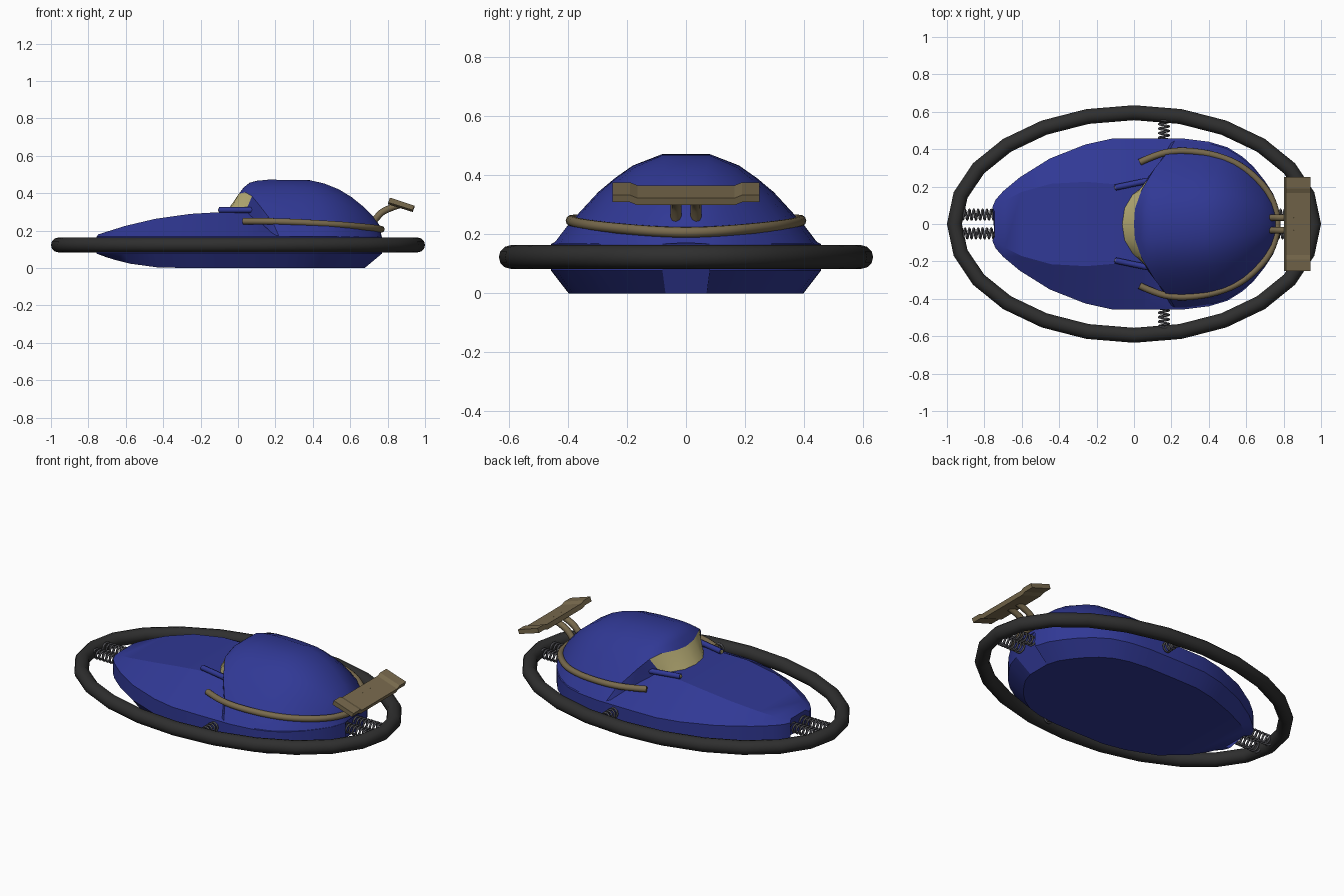
import bpy, bmesh, math
from mathutils import Vector

if "Cube" in bpy.data.objects:
    bpy.data.objects.remove(bpy.data.objects["Cube"])


def mat(name, r, g, b):
    m = bpy.data.materials.new(name)
    m.diffuse_color = (r, g, b, 1)
    m.use_nodes = True
    m.node_tree.nodes["Principled BSDF"].inputs["Base Color"].default_value = m.diffuse_color
    return m


BLUE = mat("blue paint", 0.030, 0.040, 0.30)
RUBBER = mat("black rubber", 0.028, 0.028, 0.028)
KHAKI = mat("khaki trim", 0.19, 0.145, 0.075)
GLASS = mat("pale yellow glass", 0.56, 0.49, 0.21)
STEEL = mat("dark steel", 0.07, 0.07, 0.08)


def interp(table, x):
    if x <= table[0][0]:
        return table[0][1]
    for (a, fa), (b, fb) in zip(table, table[1:]):
        if x <= b:
            return fa + (fb - fa) * (x - a) / (b - a)
    return table[-1][1]


def smooth(ob, angle):
    bpy.ops.object.select_all(action='DESELECT')
    ob.select_set(True)
    bpy.context.view_layer.objects.active = ob
    bpy.ops.object.shade_smooth_by_angle(angle=math.radians(angle))


def loft(name, rows, material, closed=False, loop=False, caps=False, angle=30):
    """Skin a grid of points; closed joins each row, loop joins last row to first."""
    bm = bmesh.new()
    g = [[bm.verts.new(p) for p in r] for r in rows]
    n = len(g[0])
    pairs = list(zip(g, g[1:])) + ([(g[-1], g[0])] if loop else [])
    for a, b in pairs:
        for j in range(n if closed else n - 1):
            k = (j + 1) % n
            bm.faces.new((a[j], a[k], b[k], b[j]))
    if caps:
        bm.faces.new(g[0])
        bm.faces.new(g[-1])
    bmesh.ops.recalc_face_normals(bm, faces=bm.faces[:])
    me = bpy.data.meshes.new(name)
    bm.to_mesh(me)
    bm.free()
    ob = bpy.data.objects.new(name, me)
    bpy.context.collection.objects.link(ob)
    me.materials.append(material)
    smooth(ob, angle)
    return ob


def tube(name, pts, radius, material, res=2, kind='POLY'):
    cu = bpy.data.curves.new(name, 'CURVE')
    cu.dimensions = '3D'
    cu.bevel_depth = radius
    cu.bevel_resolution = res
    cu.use_fill_caps = True
    s = cu.splines.new(kind)
    s.points.add(len(pts) - 1)
    for p, co in zip(s.points, pts):
        p.co = (*co, 1)
    if kind == 'NURBS':
        s.order_u = 3
        s.use_endpoint_u = True
        s.resolution_u = 4
    ob = bpy.data.objects.new(name, cu)
    bpy.context.collection.objects.link(ob)
    cu.materials.append(material)
    return ob


# Hull: half outline seen from above, lofted nose to stern
outline = [(-.757, .09), (-.74, .13), (-.70, .175), (-.61, .25), (-.45, .35), (-.26, .425),
           (-.12, .456), (.05, .458), (.27, .456), (.40, .44), (.50, .41), (.58, .36),
           (.64, .305), (.70, .23), (.745, .16), (.77, .08)]
deck = [(-.757, .18), (-.53, .25), (-.29, .287), (-.13, .297), (.15, .297), (.5, .22), (.77, .17)]
ratio = [(-.757, .75), (-.1, .46), (.77, .45)]
rows = []
for x, y in outline:
    zb = .055 * (max(0, -.38 - x) / .36) ** 2
    bx = x * (.88 if x > 0 else .94)
    half = [(bx, y * .87, zb), (x, y, .077), (x, y, .167),
            (x * .985, y * interp(ratio, x), interp(deck, x))]
    rows.append([(a, -b, c) for a, b, c in half] + half[::-1])
loft("hull", rows, BLUE, closed=True, caps=True, angle=25)

# Canopy: dome whose front edge sweeps back toward the sides
sect = [(0, 1, 0), (.18, 1, .005), (.4, .875, .04), (.53, .74, .075),
        (.66, .58, .11), (.88, .23, .19), (1, 0, .22)]
height = [(0, .39), (.03, .43), (.06, .455), (.10, .466), (.16, .472), (.38, .47), (.46, .452),
          (.54, .42), (.61, .377), (.68, .32), (.73, .268), (.755, .23), (.768, .17)]


def canopy_point(u, p, q, xf):
    x = xf + (.768 - xf) * u
    return (x, interp(outline, x) * p * .985, .167 + (interp(height, x) - .167) * q)


def mirrored(pts):
    """Extend a centre-to-side row of points across to the other side."""
    return [(a, -b, c) for a, b, c in pts[:0:-1]] + pts


us = [0, .04, .08, .13, .21, .35, .5, .6, .7, .79, .88, .95, .983, 1]
loft("canopy", [mirrored([canopy_point(u, *s) for s in sect]) for u in us], BLUE, angle=40)

# Windscreen and the cowl pieces that close the gap below the canopy edge
edge = [canopy_point(0, *s) for s in sect]
base = [(-.065, 0, .294), (-.052, .085, .294), (-.01, .155, .294), (.035, .19, .292),
        (.06, .23, .275), (.13, .32, .235), (.2, .44, .168)]
middle = [tuple(a * .5 + b * .5 for a, b in zip(e, f)) for e, f in zip(edge, base)]
loft("windscreen", [mirrored(r[:4]) for r in (edge, middle, base)], GLASS, angle=40)
for side, sy in (("left", 1), ("right", -1)):
    loft("cowl_" + side, [[(a, b * sy, c) for a, b, c in r[3:]] for r in (edge, base)], BLUE)

# Rubber bumper ring
ring = []
for i in range(24):
    t = i * math.tau / 24
    c, s = math.cos(t), math.sin(t)
    n = Vector((c / .96, s / .595, 0)).normalized()
    centre = Vector((.96 * c, .595 * s, .123))
    ring.append([centre + n * .04 * math.cos(a) + Vector((0, 0, .04 * math.sin(a)))
                 for a in [k * math.tau / 12 for k in range(12)]])
loft("bumper_ring", ring, RUBBER, closed=True, loop=True, angle=40)


# Coil springs between hull and bumper
def spring(name, start, end):
    start, end = Vector(start), Vector(end)
    d = end - start
    side = d.normalized().cross(Vector((0, 0, 1)))
    turns = round(d.length / .023)
    pts = []
    for i in range(turns * 10 + 1):
        a = i * math.tau / 10
        pts.append(start + d * i / (turns * 10)
                   + side * .027 * math.cos(a) + Vector((0, 0, .027 * math.sin(a))))
    tube(name, pts, .006, STEEL, res=1)


for tag, sy in (("left", 1), ("right", -1)):
    spring("front_spring_" + tag, (-.74, .05 * sy, .123), (-.95, .05 * sy, .123))
    spring("rear_spring_" + tag, (.75, .05 * sy, .123), (.95, .05 * sy, .123))
    spring("side_spring_" + tag, (.16, .45 * sy, .123), (.16, .57 * sy, .123))

# Trim rail wrapped round the back of the canopy
rail = [(.77, 0, .206), (.755, .09, .209), (.72, .17, .215), (.65, .25, .222), (.56, .32, .23),
        (.45, .365, .237), (.33, .388, .244), (.22, .392, .248), (.12, .372, .25), (.03, .33, .25)]
tube("trim_rail", mirrored(rail), .018, KHAKI, res=3, kind='NURBS')

# Gun barrels with pale muzzles, and spoiler struts
for tag, sy in (("left", 1), ("right", -1)):
    tube("gun_" + tag, [(-.10, .195 * sy, .31), (.115, .24 * sy, .31)], .016, BLUE)
    tube("muzzle_" + tag, [(-.104, .194 * sy, .31), (-.09, .197 * sy, .31)], .010, GLASS)
    tube("spoiler_strut_" + tag, [(.715, .034 * sy, .235), (.745, .034 * sy, .275),
                                  (.785, .034 * sy, .312), (.86, .034 * sy, .336)],
         .018, KHAKI, kind='NURBS')

# Spoiler plate with raised tips
rows = []
for y, lift in ((-.25, .01), (-.19, .01), (-.165, 0), (.165, 0), (.19, .01), (.25, .01)):
    rows.append([(.803, y, .340 + lift), (.812, y, .366 + lift),
                 (.943, y, .323 + lift), (.934, y, .299 + lift)])
loft("spoiler", rows, KHAKI, closed=True, caps=True, angle=20)
